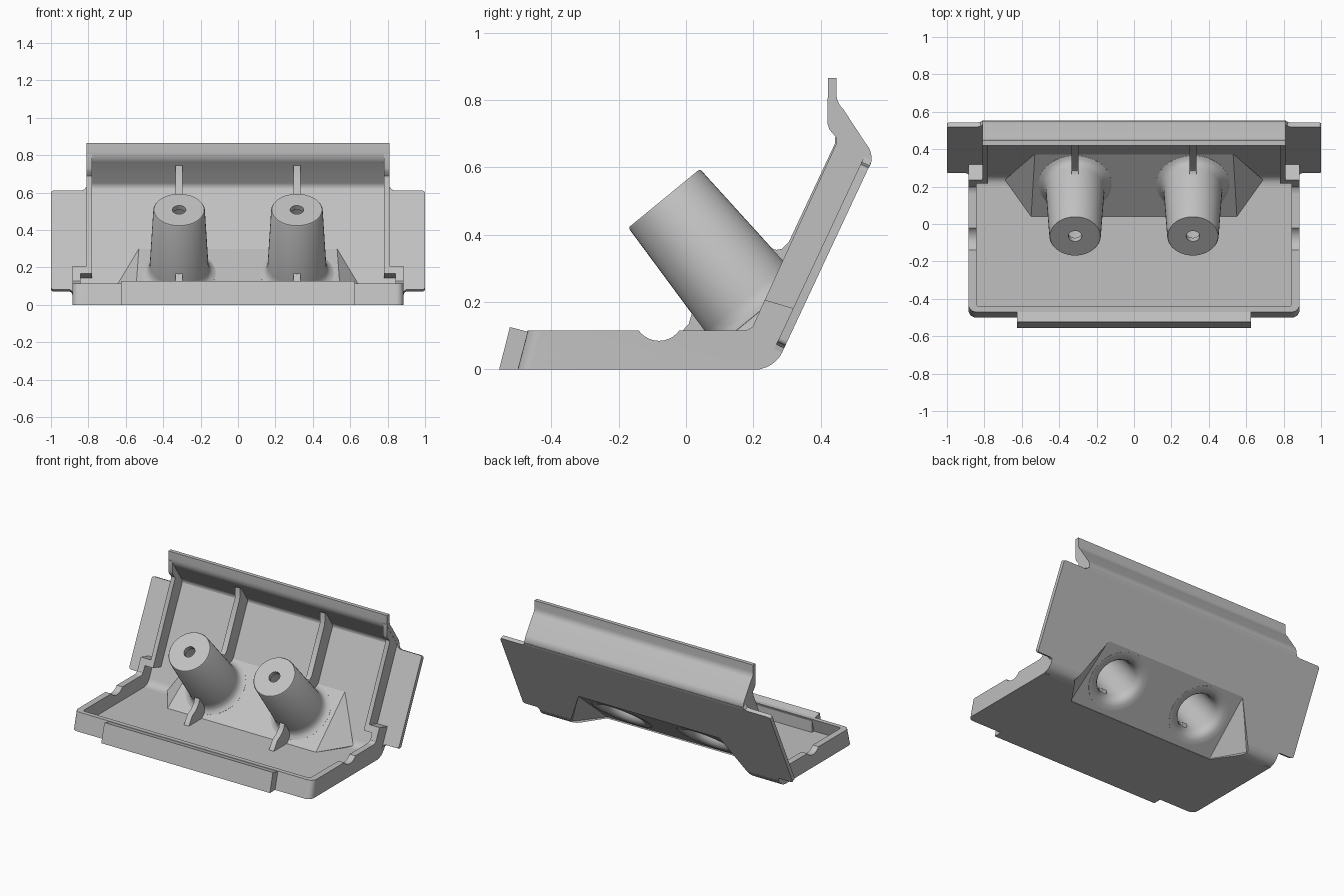
import bpy, bmesh, math
from mathutils import Vector

old = bpy.data.objects.get("Cube")
if old:
    bpy.data.objects.remove(old, do_unlink=True)

grey = bpy.data.materials.new("light_grey")
grey.use_nodes = True
COLOUR = (0.53, 0.53, 0.53, 1)
grey.diffuse_color = COLOUR
grey.node_tree.nodes["Principled BSDF"].inputs["Base Color"].default_value = COLOUR

T = 0.026                                   # sheet thickness
CORNER = Vector((0, 0.262, 0))              # floor and wall planes meet here
UP = Vector((0, 0.468, 1)).normalized()     # up along the leaning wall
X, Y, Z = Vector((1, 0, 0)), Vector((0, 1, 0)), Vector((0, 0, 1))
INWARD = X.cross(UP)
if INWARD.y > 0:
    INWARD = -INWARD


def finish(name, bm):
    bmesh.ops.recalc_face_normals(bm, faces=bm.faces[:])
    mesh = bpy.data.meshes.new(name)
    bm.to_mesh(mesh)
    bm.free()
    mesh.materials.append(grey)
    obj = bpy.data.objects.new(name, mesh)
    bpy.context.collection.objects.link(obj)
    return obj


def prism(name, pts, origin, u, v, depth):
    """Extrude a flat outline given in the u, v frame."""
    bm = bmesh.new()
    face = bm.faces.new([bm.verts.new(origin + u * a + v * b) for a, b in pts])
    ext = bmesh.ops.extrude_face_region(bm, geom=[face])["geom"]
    bmesh.ops.translate(bm, vec=depth, verts=[e for e in ext if isinstance(e, bmesh.types.BMVert)])
    return finish(name, bm)


def side_prism(name, pts, x0, x1):
    return prism(name, pts, X * x0, Y, Z, X * (x1 - x0))


def both_sides(name, pts, x0, x1):
    side_prism("left_" + name, pts, x0, x1)
    side_prism("right_" + name, pts, -x1, -x0)


def mirrored(half):
    """Close a half outline about x = 0."""
    return half + [(-a, b) for a, b in reversed(half)]


def apply_mods(obj):
    bpy.context.view_layer.objects.active = obj
    for m in list(obj.modifiers):
        bpy.ops.object.modifier_apply(modifier=m.name)


def cut(obj, *cutters):
    for c in cutters:
        m = obj.modifiers.new("cut", 'BOOLEAN')
        m.operation, m.solver, m.object = 'DIFFERENCE', 'EXACT', c
    apply_mods(obj)


def arc(cx, cy, r, a0, a1, n=6):
    return [(cx + r * math.cos(math.radians(a0 + (a1 - a0) * i / n)),
             cy + r * math.sin(math.radians(a0 + (a1 - a0) * i / n))) for i in range(n + 1)]


def thicken(path, t):
    """Closed ribbon outline: path plus its offset to the left."""
    inner = []
    for i, p in enumerate(path):
        a, b = Vector(path[max(i - 1, 0)]), Vector(path[min(i + 1, len(path) - 1)])
        d = (b - a).normalized()
        inner.append((p[0] - d.y * t, p[1] + d.x * t))
    return path + inner[::-1]


# Floor plate, bend and leaning wall with its side wings
front_corner = arc(0.845, -0.46, 0.04, 0, -90)
floor = prism("floor", mirrored([(0.885, 0.205)] + front_corner), Vector(), X, Y, Z * T)
bend_arc = arc(0.205, 0.09, 0.09, -90, -25)
bend = side_prism("bend", thicken(bend_arc, T), -0.885, 0.885)
wall_half = ([(0.885, 0.055), (0.888, 0.07), (0.9, 0.078)] + arc(0.985, 0.093, 0.015, -90, 0, 4)
             + arc(0.985, 0.647, 0.015, 0, 90, 4) + [(0.84, 0.662), (0.822, 0.668), (0.811, 0.685)])
wall = prism("back_wall", mirrored(wall_half), CORNER, X, UP, INWARD * T)

# Curled top lip
lip_path = ([(0.538, 0.59)] + arc(0.485, 0.627, 0.066, -14, 42, 8)
            + arc(0.507, 0.818, 0.06, 228, 180, 6) + [(0.447, 0.866)])
side_prism("top_lip", thicken(lip_path, T), -0.811, 0.811)

# Low rim around the front and sides, its front face leaning back
outer = [(0.885, 0.22)] + front_corner
inner = [(0.842, 0.22)] + arc(0.827, -0.455, 0.015, 0, -90, 4)
outline = outer + [(-a, b) for a, b in reversed(outer)]
outline += [(-a, b) for a, b in inner] + inner[::-1]
rim = prism("rim", outline, Vector(), X, Y, Z * 0.115)
for obj in (rim, floor):
    for v in obj.data.vertices:
        if v.co.y < -0.4:
            v.co.y += 0.26 * v.co.z
notch = side_prism("notch_cutter", arc(-0.08, 0.16, 0.075, 0, 360, 32)[:-1], -1, 1)
cut(rim, notch)

# Solid front tab
side_prism("front_tab", [(-0.555, 0), (-0.523, 0.126), (-0.44, 0.104), (-0.44, 0)], -0.625, 0.625)

# Side flanges, stepping inward part of the way up the wall
both_sides("lower_flange", [(0.16, 0.01), (0.16, 0.115), (0.18, 0.116), (0.198, 0.127), (0.222, 0.18),
                            (0.335, 0.16), (0.287, 0.055), (0.26, 0.022), (0.205, 0.002)], 0.842, 0.885)
both_sides("flange_step", [(0.216, 0.167), (0.234, 0.207), (0.34, 0.175), (0.325, 0.135)], 0.781, 0.885)
both_sides("upper_flange", [(0.222, 0.18), (0.447, 0.672), (0.447, 0.688), (0.426, 0.712), (0.42, 0.73),
                            (0.42, 0.805)] + lip_path[-2:0:-1] + [(0.541, 0.6), (0.338, 0.165)],
           0.781, 0.81)

# Pocket that pushes the bend inward: a ramp with triangular ends
front, back, tip = (0.55, 0.04, T), (0.53, 0.375, 0.30), (0.69, 0.236, 0.032)
flip = lambda p: (-p[0], p[1], p[2])
AXIS = Vector((0, -0.634, 0.773))
bm = bmesh.new()
f, b, t, f2, b2, t2 = [bm.verts.new(p) for p in (front, back, tip, flip(front), flip(back), flip(tip))]
for ring in ((f2, f, b, b2), (f, t, b), (b2, t2, f2)):
    bm.faces.new(ring)
pocket = finish("pocket_ramp", bm)
if pocket.data.polygons[0].normal.dot(AXIS) < 0:
    pocket.data.flip_normals()
solid = pocket.modifiers.new("thickness", 'SOLIDIFY')
solid.thickness, solid.offset = T, -1
apply_mods(pocket)

bm = bmesh.new()
for p in (front, back, tip):
    for q in (p, flip(p)):
        inset = Vector((q[0] * 0.985, q[1], q[2]))
        bm.verts.new(inset)
        bm.verts.new(inset - AXIS * 0.4)
bmesh.ops.convex_hull(bm, input=bm.verts[:])
wedge = finish("pocket_cutter", bm)
for obj in (floor, bend, wall):
    cut(obj, wedge)

# Hollow tapered bosses with a screw hole, flared where they meet the ramp
BASE = Vector((0, 0.214, 0.168))
ALONG = AXIS.cross(X)
boss_profile = [(0.196, 0.001), (0.178, 0.009), (0.164, 0.026), (0.157, 0.055), (0.138, 0.434),
                (0.134, 0.44), (0.036, 0.44), (0.036, 0.41), (0.104, 0.41), (0.12, 0.04),
                (0.127, 0.008), (0.142, -0.014), (0.166, -0.026), (0.196, -0.027)]
SIDES = 48
cutters = [notch, wedge]
for side, sx in (("left", 1), ("right", -1)):
    centre = BASE + X * 0.315 * sx
    bm = bmesh.new()
    rings = []
    for i in range(SIDES):
        a = math.tau * i / SIDES
        d = X * math.cos(a) + ALONG * math.sin(a)
        rings.append([bm.verts.new(centre + d * r + AXIS * h) for r, h in boss_profile])
    for i in range(SIDES):
        r0, r1 = rings[i], rings[(i + 1) % SIDES]
        for j in range(len(r0)):
            k = (j + 1) % len(r0)
            bm.faces.new((r0[j], r0[k], r1[k], r1[j]))
    finish(side + "_boss", bm)
    hole = prism(side + "_hole_cutter", arc(0, 0, 0.175, 0, 360, SIDES)[:-1],
                 centre - AXIS * 0.1, X, ALONG, AXIS * 0.2)
    cut(pocket, hole)
    cutters.append(hole)

# Thin ribs: up the wall behind each boss, and down to the floor in front
both_sides("wall_rib", [(0.215, 0.36), (0.228, 0.385), (0.25, 0.362), (0.268, 0.355), (0.285, 0.358),
                        (0.305, 0.378), (0.442, 0.67), (0.447, 0.745), (0.515, 0.68), (0.53, 0.62),
                        (0.4, 0.33), (0.32, 0.25)], 0.297, 0.333)
both_sides("floor_rib", [(0.03, 0.19), (0.017, 0.165), (0.008, 0.135), (-0.02, 0.105), (-0.06, 0.082),
                         (-0.1, 0.02), (0.07, 0.02), (0.1, 0.15)], 0.297, 0.333)

for c in cutters:
    bpy.data.objects.remove(c, do_unlink=True)

# Smooth curved faces, keep creases sharp
bpy.ops.object.select_all(action='DESELECT')
for obj in bpy.context.scene.objects:
    if obj.type == 'MESH':
        obj.select_set(True)
        bpy.context.view_layer.objects.active = obj
bpy.ops.object.shade_smooth_by_angle(angle=math.radians(32))
